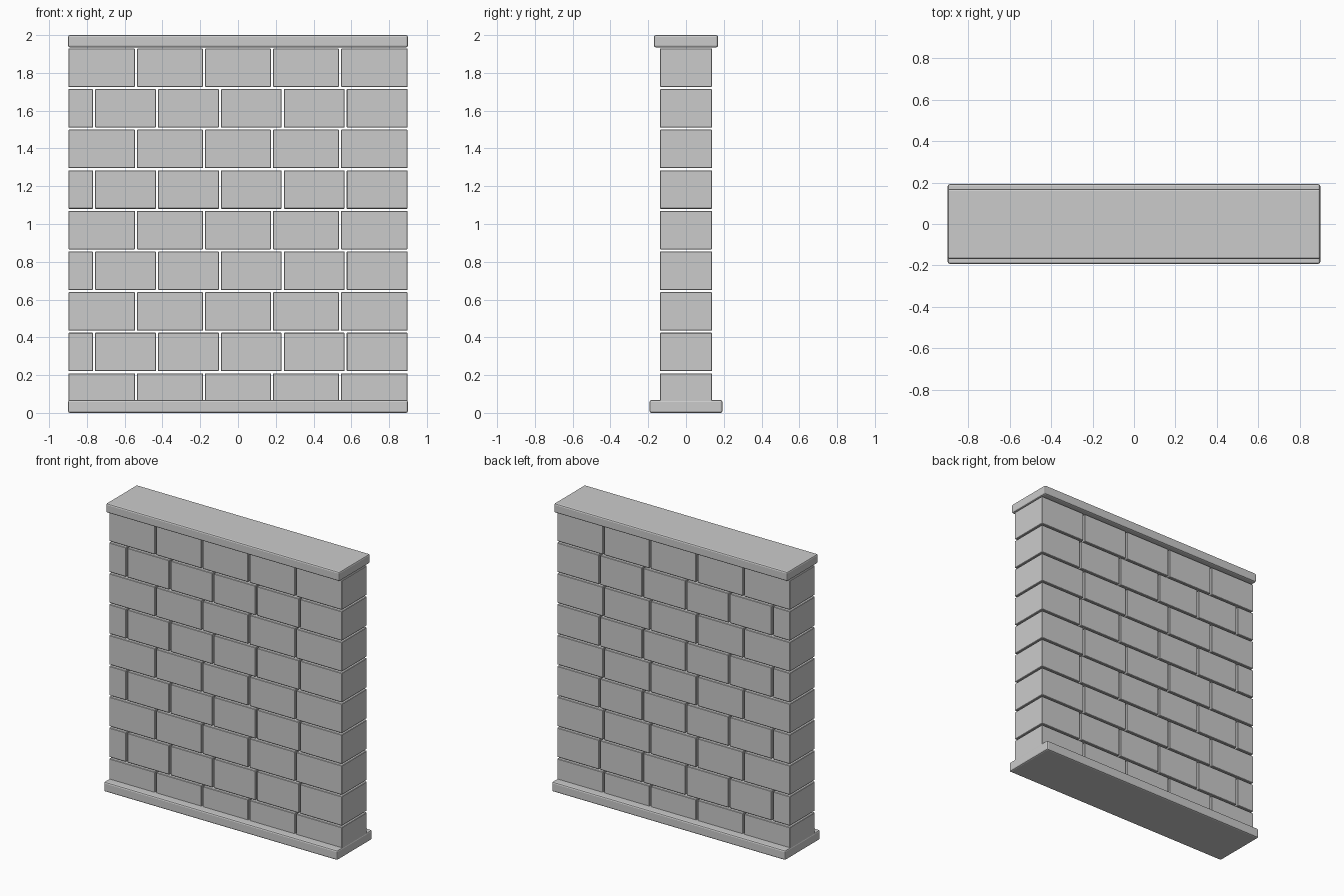
import bpy

if "Cube" in bpy.data.objects:
    bpy.data.objects.remove(bpy.data.objects["Cube"])

LENGTH = 1.8      # wall length along x
COURSE = 0.215    # course pitch
GAP = 0.011       # open joint between blocks
BASE_TOP = 0.068
CAP_BOTTOM = 1.935


def box(name, x0, x1, half_depth, z0, z1, bevel, segments):
    """Bevelled box centred on y = 0."""
    bpy.ops.mesh.primitive_cube_add(size=1, location=((x0 + x1) / 2, 0, (z0 + z1) / 2))
    ob = bpy.context.object
    ob.name = name
    ob.scale = (x1 - x0, 2 * half_depth, z1 - z0)
    bpy.ops.object.transform_apply(location=False, rotation=False, scale=True)
    mod = ob.modifiers.new("bevel", "BEVEL")
    mod.width = bevel
    mod.segments = segments
    return ob


# Plinth and coping slabs
box("base_slab", -LENGTH / 2, LENGTH / 2, 0.193, 0, BASE_TOP, 0.01, 2)
box("coping_slab", -LENGTH / 2, LENGTH / 2, 0.17, CAP_BOTTOM, 2.0, 0.01, 2)

# Block courses, alternating joint positions
joints_a = [-0.9, -0.54, -0.18, 0.18, 0.54, 0.9]
joints_b = [-0.9, -0.762, -0.429, -0.096, 0.237, 0.57, 0.9]
for row in range(9):
    joints = joints_b if row % 2 else joints_a
    z0 = row * COURSE + GAP / 2 if row else BASE_TOP - 0.01
    z1 = (row + 1) * COURSE - GAP / 2
    for i, (a, b) in enumerate(zip(joints, joints[1:])):
        # end blocks finish almost flush with the slabs
        x0 = a + (0.002 if i == 0 else GAP / 2)
        x1 = b - (0.002 if i == len(joints) - 2 else GAP / 2)
        box(f"block_{row + 1}_{i + 1}", x0, x1, 0.138, z0, z1, 0.003, 1)
